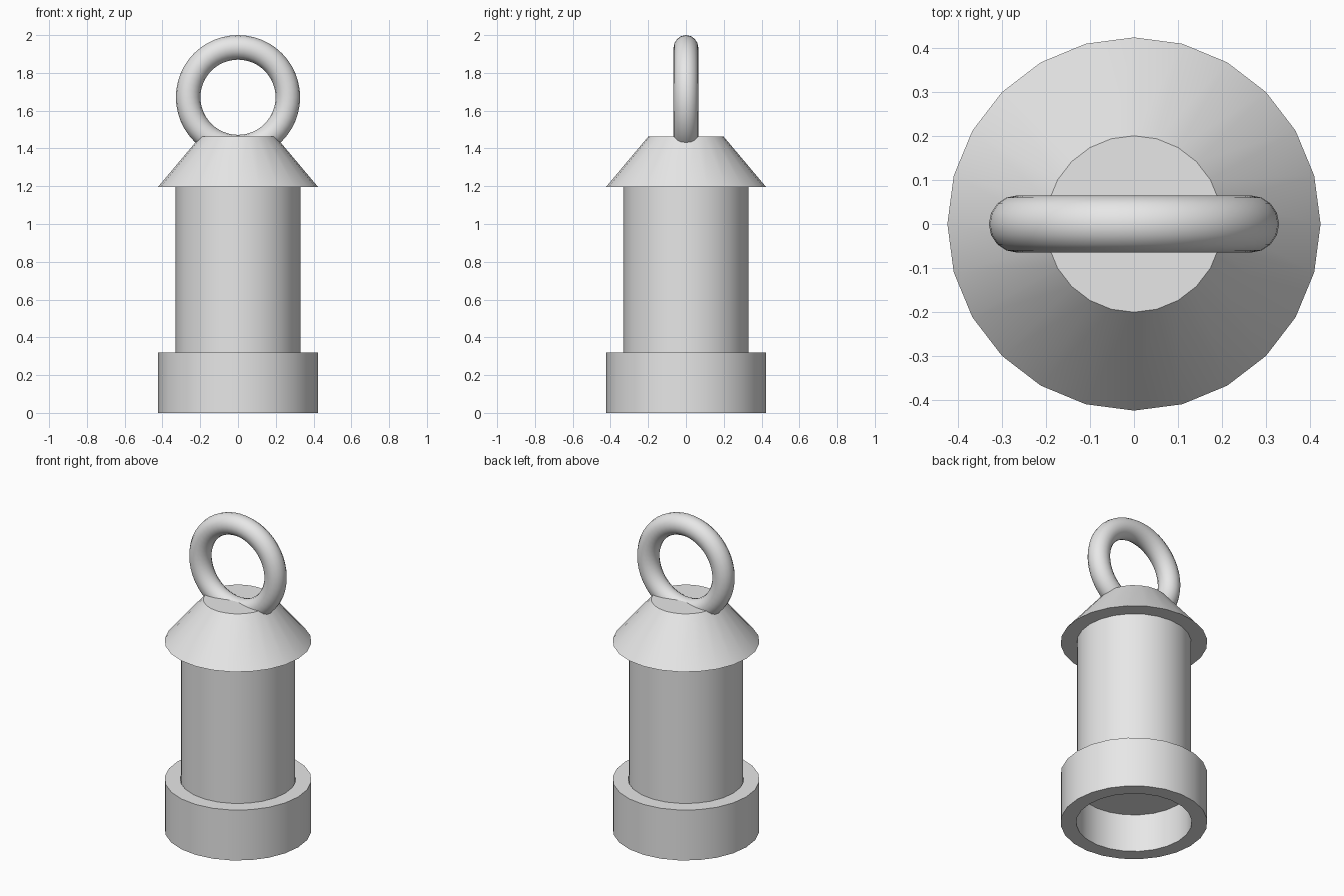
import bpy, bmesh, math

if "Cube" in bpy.data.objects:
    bpy.data.objects.remove(bpy.data.objects["Cube"])

grey = bpy.data.materials.new("light grey")
grey.diffuse_color = (0.8, 0.8, 0.8, 1)
grey.use_nodes = True
grey.node_tree.nodes["Principled BSDF"].inputs["Base Color"].default_value = grey.diffuse_color


def finish(obj):
    obj.data.materials.clear()
    obj.data.materials.append(grey)
    bpy.ops.object.select_all(action='DESELECT')
    obj.select_set(True)
    bpy.context.view_layer.objects.active = obj
    bpy.ops.object.shade_smooth_by_angle(angle=math.radians(30))


def lathe(name, profile, sides=24, closed=False):
    """Turn an (r, z) profile around z; open profiles get end caps."""
    bm = bmesh.new()
    rings = [[bm.verts.new((r * math.cos(2 * math.pi * i / sides),
                            r * math.sin(2 * math.pi * i / sides), z))
              for i in range(sides)] for r, z in profile]
    pairs = list(zip(rings, rings[1:]))
    if closed:
        pairs.append((rings[-1], rings[0]))
    else:
        bm.faces.new(rings[0])
        bm.faces.new(rings[-1])
    for a, b in pairs:
        for i in range(sides):
            j = (i + 1) % sides
            bm.faces.new((a[i], a[j], b[j], b[i]))
    bmesh.ops.recalc_face_normals(bm, faces=bm.faces)
    mesh = bpy.data.meshes.new(name)
    bm.to_mesh(mesh)
    bm.free()
    obj = bpy.data.objects.new(name, mesh)
    bpy.context.collection.objects.link(obj)
    finish(obj)


# Hollow collar at the foot
lathe("base_collar", [(0.333, 0), (0.423, 0), (0.423, 0.32), (0.333, 0.32)], closed=True)
# Solid body, its underside recessed in the collar
lathe("body", [(0.33, 0.24), (0.33, 1.2)])
# Sloping cap
lathe("cap", [(0.423, 1.197), (0.2, 1.462)])

# Upright carrying ring, partly sunk in the cap
bpy.ops.mesh.primitive_torus_add(major_radius=0.264, minor_radius=0.065,
                                 major_segments=48, minor_segments=16,
                                 location=(0, 0, 1.671),
                                 rotation=(math.pi / 2, 0, 0))
ring = bpy.context.object
ring.name = "hanging_ring"
finish(ring)
